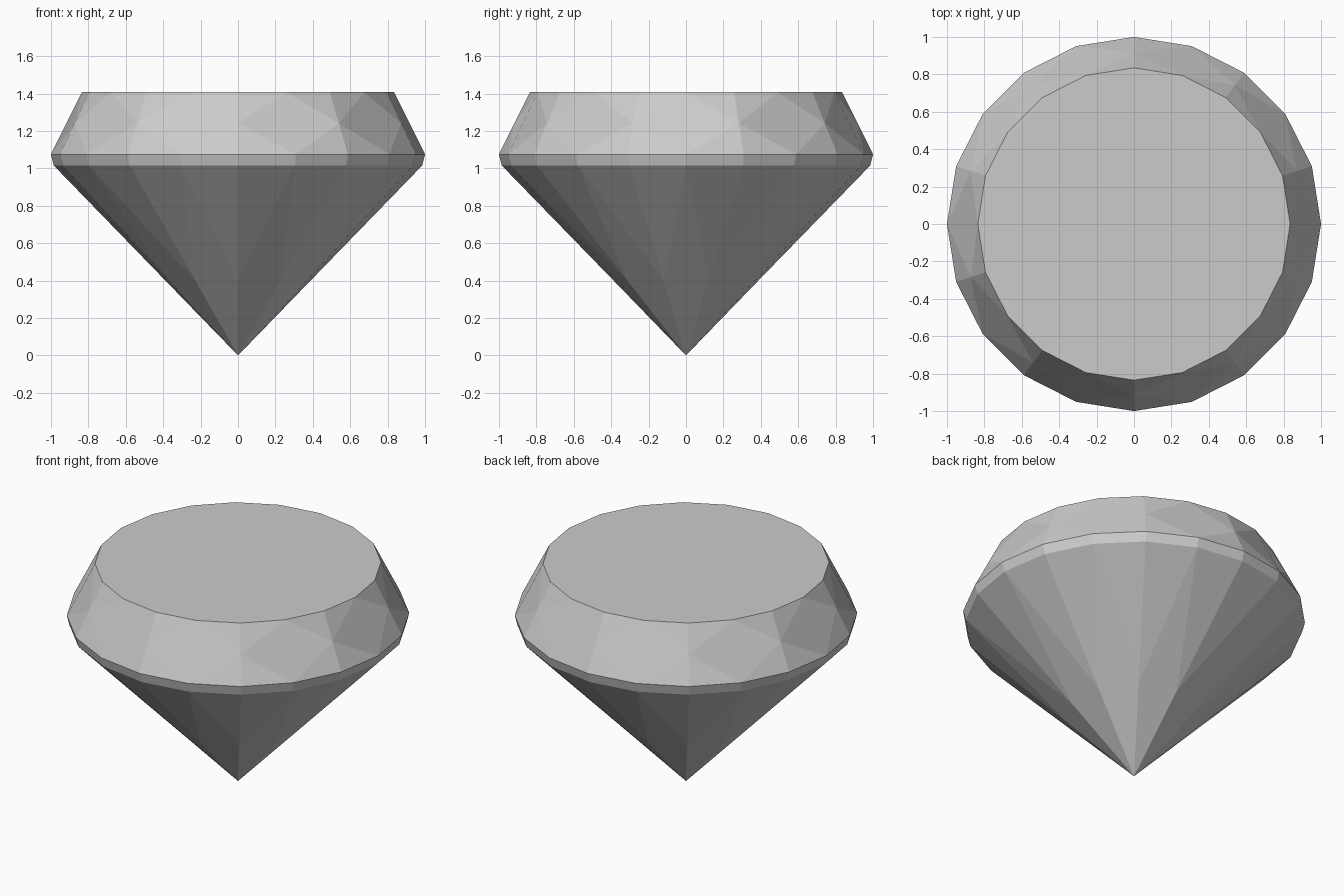
import bpy, bmesh
from math import sin, cos, tau

if "Cube" in bpy.data.objects:
    bpy.data.objects.remove(bpy.data.objects["Cube"])

SEG = 20
bm = bmesh.new()


def ring(radius, z, step=1):
    """Vertices around the axis, keyed by segment index."""
    start = 0 if step == 1 else 1
    return {i: bm.verts.new((radius * cos(tau * i / SEG), radius * sin(tau * i / SEG), z))
            for i in range(start, SEG, step)}


table = ring(0.835, 1.407)
crown = ring(0.9175, 1.241, 2)      # star points between crown kites
girdle = ring(1.0, 1.075)
lower = ring(0.985, 1.015)
pavilion = ring(0.387, 0.4, 2)      # points between pavilion kites
tip = bm.verts.new((0, 0, 0))

# Flat table and girdle band
bm.faces.new([table[i] for i in range(SEG)])
for i in range(SEG):
    j = (i + 1) % SEG
    bm.faces.new((lower[i], lower[j], girdle[j], girdle[i]))

# Kites on even segments, triangles filling the gaps around odd ones
for i in range(0, SEG, 2):
    a, b = (i - 1) % SEG, i + 1
    bm.faces.new((girdle[i], crown[b], table[i], crown[a]))
    bm.faces.new((tip, pavilion[b], lower[i], pavilion[a]))
    for k, m, n in ((b, i, b), (a, a, i)):
        bm.faces.new((crown[k], table[n], table[m]))
        bm.faces.new((crown[k], girdle[m], girdle[n]))
        bm.faces.new((pavilion[k], lower[n], lower[m]))

bmesh.ops.recalc_face_normals(bm, faces=bm.faces[:])
mesh = bpy.data.meshes.new("cut_gem")
bm.to_mesh(mesh)
bm.free()
bpy.context.collection.objects.link(bpy.data.objects.new("cut_gem", mesh))
